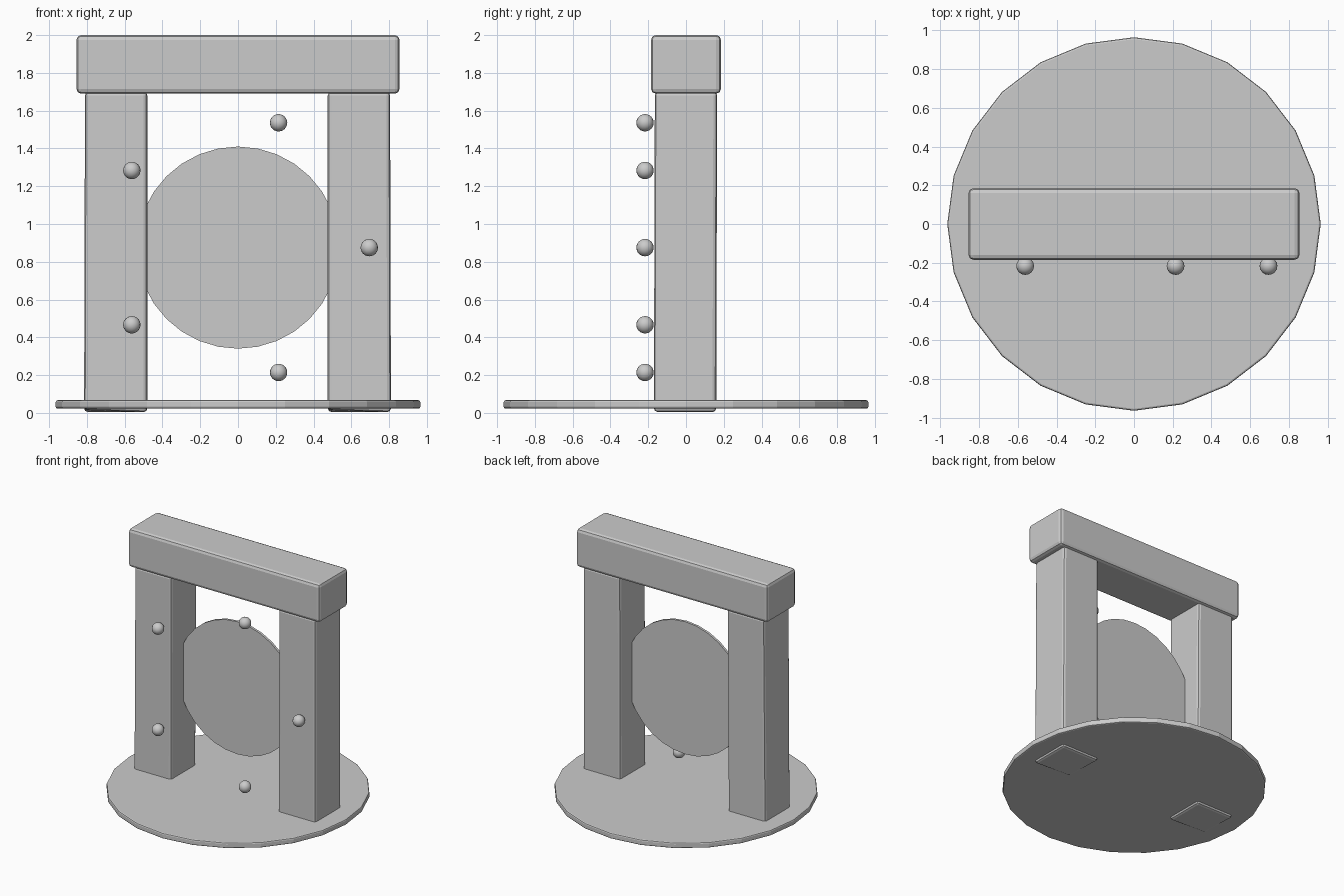
import bpy, bmesh, math
from mathutils import Matrix

if "Cube" in bpy.data.objects:
    bpy.data.objects.remove(bpy.data.objects["Cube"])


def finish(name, bm, bevel=0.0, segments=2):
    bmesh.ops.recalc_face_normals(bm, faces=bm.faces)
    me = bpy.data.meshes.new(name)
    bm.to_mesh(me)
    bm.free()
    ob = bpy.data.objects.new(name, me)
    bpy.context.collection.objects.link(ob)
    if bevel:
        mod = ob.modifiers.new("rounded_edges", 'BEVEL')
        mod.width = bevel
        mod.segments = segments
        mod.limit_method = 'ANGLE'
        mod.angle_limit = math.radians(40)
    return ob


def box(name, lo, hi, bevel, warp=None):
    bm = bmesh.new()
    bmesh.ops.create_cube(bm, size=1)
    for v in bm.verts:
        for i in range(3):
            v.co[i] = lo[i] if v.co[i] < 0 else hi[i]
        if warp:
            warp(v)
    return finish(name, bm, bevel)


def disc(name, radius, depth, sides, matrix, bevel=0.0):
    bm = bmesh.new()
    bmesh.ops.create_cone(bm, cap_ends=True, segments=sides, radius1=radius,
                          radius2=radius, depth=depth, matrix=matrix)
    return finish(name, bm, bevel)


# Round floor slab
disc("base_slab", 0.965, 0.045, 24, Matrix.Translation((0, 0, 0.045)), 0.01)


# Pillars, slightly uneven at the foot as in roughly cut stone
def pillar(name, x0, x1, back):
    def foot(v):
        if v.co.z < 0.5:
            v.co.y = back if v.co.y > 0 else -0.17
            v.co.z += 0.012 if v.co.y < 0 and v.co.x < (x0 + x1) / 2 else 0
            if abs(v.co.x) > 0.6:
                v.co.x *= 1.006
    box(name, (x0, -0.165, 0.004), (x1, 0.165, 1.70), 0.02, foot)


pillar("left_pillar", -0.81, -0.48, 0.152)
pillar("right_pillar", 0.475, 0.805, 0.16)

# Lintel across the top
box("lintel", (-0.855, -0.185, 1.69), (0.855, 0.185, 2.0), 0.025)

# Thin upright disc in the opening
CENTRE_Z = 0.875
disc("portal_disc", 0.535, 0.02, 32,
     Matrix.Translation((0, 0, CENTRE_Z)) @ Matrix.Rotation(math.pi / 2, 4, 'X'))

# Ring of five small floating orbs in front
for k in range(5):
    a = 2 * math.pi * k / 5
    pos = (0.695 * math.cos(a), -0.217, CENTRE_Z + 0.695 * math.sin(a))
    bm = bmesh.new()
    bmesh.ops.create_uvsphere(bm, u_segments=16, v_segments=12, radius=0.046,
                              matrix=Matrix.Translation(pos))
    for f in bm.faces:
        f.smooth = True
    finish(f"orb_{k + 1}", bm)
